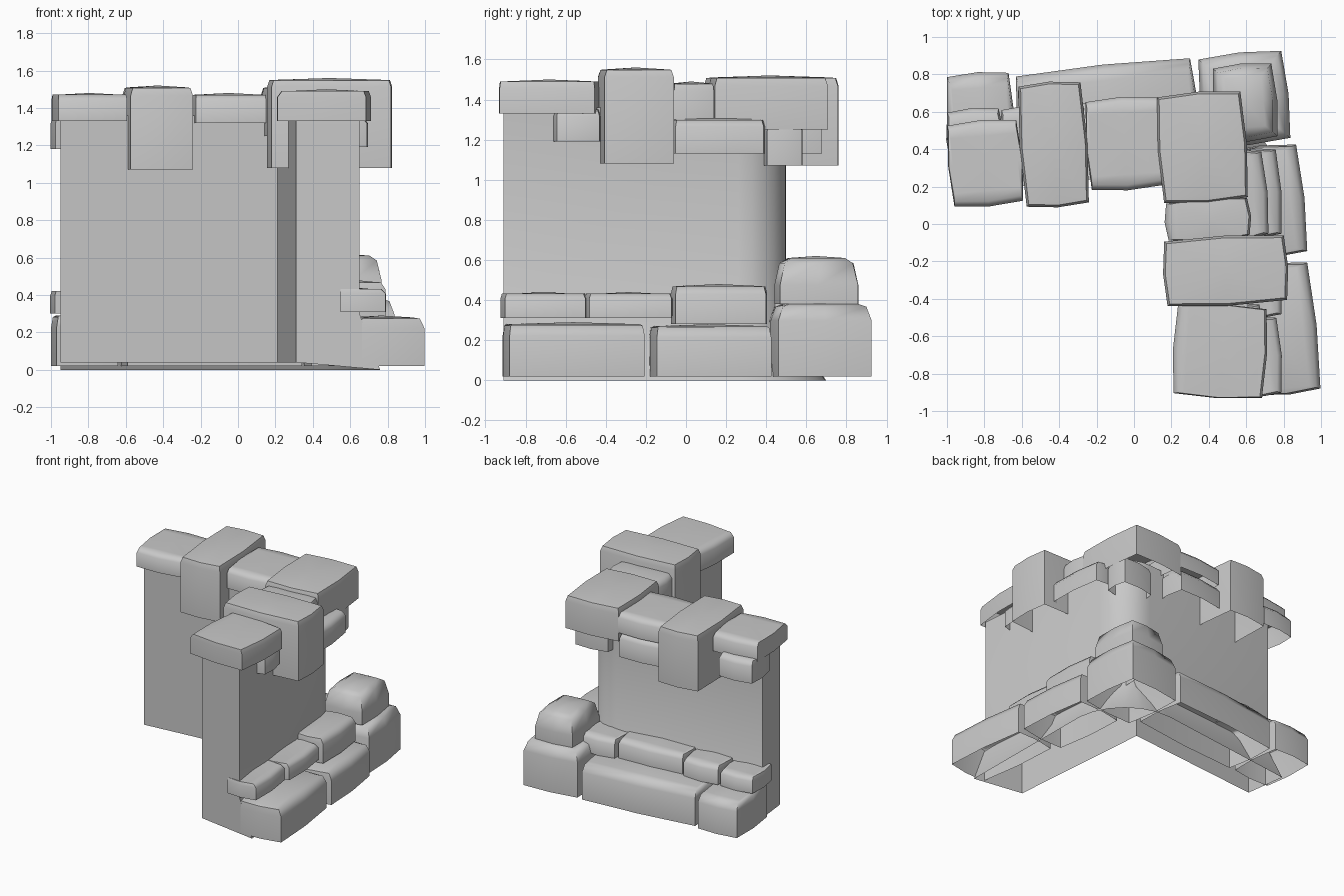
import bpy, bmesh, math
from mathutils import Matrix, Vector

cube = bpy.data.objects.get("Cube")
if cube:
    bpy.data.objects.remove(cube, do_unlink=True)

stone_grey = bpy.data.materials.new("stone_grey")
stone_grey.use_nodes = True
tint = (0.58, 0.58, 0.58, 1)
stone_grey.diffuse_color = tint
stone_grey.node_tree.nodes["Principled BSDF"].inputs["Base Color"].default_value = tint


def finish(name, bm, angle):
    bmesh.ops.recalc_face_normals(bm, faces=bm.faces)
    mesh = bpy.data.meshes.new(name)
    bm.to_mesh(mesh)
    bm.free()
    mesh.materials.append(stone_grey)
    obj = bpy.data.objects.new(name, mesh)
    bpy.context.collection.objects.link(obj)
    bpy.ops.object.select_all(action="DESELECT")
    obj.select_set(True)
    bpy.context.view_layer.objects.active = obj
    bpy.ops.object.shade_smooth_by_angle(angle=math.radians(angle))
    return obj


def bridge(bm, rings):
    """Join stacked closed rings of vertices with quads."""
    count = len(rings[0])
    for a, b in zip(rings, rings[1:]):
        for i in range(count):
            j = (i + 1) % count
            bm.faces.new((a[i], a[j], b[j], b[i]))


def wall(name):
    """Open L-shaped shell with a rounded outer corner and a foot flaring outward."""
    bm = bmesh.new()
    rings = []
    for z, flare in ((0, 1), (0.3, 0), (1.36, 0)):
        radius = 0.26 + 0.2 * flare
        angles = [math.radians(5 + 15 * i) for i in range(7)]
        outline = [(0.29 + radius * math.cos(a), 0.24 + radius * math.sin(a), z) for a in angles]
        inner = max(z, 0.04)
        outline += [(-0.95, 0.39 + 0.16 * flare, z), (-0.95, 0.17, inner),
                    (0.21, 0.28, inner), (0.31, -0.9, inner), (0.65 + 0.11 * flare, -0.91, z)]
        rings.append([bm.verts.new(p) for p in outline])
    bridge(bm, rings)
    bm.faces.new(rings[-1])
    return finish(name, bm, 35)


def stone(name, xs, ys, zs, slope, turn=5, shoulder=0.75, bulge=0.015):
    """Hewn stone shell from its extents; slope is the top inset (left, right, front, back)."""
    angle = math.radians(turn)
    s = abs(math.sin(angle))
    wide, deep = xs[1] - xs[0], ys[1] - ys[0]
    hx, hy = (wide - deep * s) / 2, (deep - wide * s) / 2
    centre = Vector(((xs[0] + xs[1]) / 2, (ys[0] + ys[1]) / 2, 0))
    turned = Matrix.Translation(centre) @ Matrix.Rotation(angle, 4, "Z")
    low, high = zs
    mid = low + (high - low) * shoulder
    bm = bmesh.new()

    def ring(z, inset, swell):
        l, r, f, b = [k * inset for k in slope]
        x0, x1, y0, y1 = -hx + l, hx - r, -hy + f, hy - b
        cx, cy = (x0 + x1) / 2, (y0 + y1) / 2
        pts = [(x0, y0), (cx, y0 - swell), (x1, y0), (x1 + swell, cy),
               (x1, y1), (cx, y1 + swell), (x0, y1), (x0 - swell, cy)]
        return [bm.verts.new(turned @ Vector((x, y, z))) for x, y in pts]

    rings = [ring(low, 0, bulge), ring(mid, 0, bulge),
             ring((mid + 3 * high) / 4, 0.4, bulge), ring(high - 0.01, 1, 0)]
    bridge(bm, rings)
    # gently crowned top
    crown = sum((v.co for v in rings[-1]), Vector()) / 8
    crown.z = high
    peak = bm.verts.new(crown)
    for i in range(8):
        bm.faces.new((rings[-1][i], rings[-1][(i + 1) % 8], peak))
    return finish(name, bm, 60)


wall("wall")

# Slopes: arched across each arm, falling outward, or round all sides
ARCH_X = (0.01, 0.01, 0.07, 0.07)
ARCH_Y = (0.06, 0.03, 0.01, 0.01)
FALL_BACK = (0.02, 0.02, 0, 0.07)
FALL_SIDE = (0, 0.06, 0.02, 0.02)
ROUND = (0.06,) * 4
SADDLE = (0.03,) * 4

# Coping stones along the back arm
stone("back_cap_end", (-1, -0.59), (0.09, 0.56), (1.33, 1.48), ARCH_X)
stone("back_cap_saddle", (-0.62, -0.24), (0.09, 0.76), (1.07, 1.52), SADDLE, 4, 0.88)
stone("back_cap_inner", (-0.26, 0.16), (0.18, 0.68), (1.32, 1.48), ARCH_X, 4)
stone("corner_cap", (0.12, 0.61), (0.11, 0.71), (1.25, 1.52), SADDLE, 4, 0.8)

# Coping stones along the side arm
stone("side_cap_inner", (0.17, 0.62), (-0.09, 0.14), (1.3, 1.49), ARCH_Y, 4)
stone("side_cap_saddle", (0.16, 0.82), (-0.44, -0.06), (1.08, 1.56), SADDLE, 3, 0.9)
stone("side_cap_end", (0.21, 0.71), (-0.93, -0.43), (1.33, 1.5), ARCH_Y, -3)

# Supporting blocks below the coping
stone("support_side", (0.5, 0.72), (-0.07, 0.39), (1.13, 1.31), FALL_SIDE)
stone("support_corner", (0.3, 0.59), (0.38, 0.58), (1.07, 1.3), SADDLE)
stone("support_back", (-0.28, 0.14), (0.38, 0.68), (1.13, 1.32), FALL_BACK)
stone("support_end", (-1, -0.7), (0.34, 0.62), (1.18, 1.36), FALL_BACK)
stone("support_side_end", (0.5, 0.69), (-0.66, -0.43), (1.19, 1.36), FALL_SIDE)

# Lower course of foundation stones
stone("base_back_end", (-1, -0.64), (0.36, 0.81), (0.02, 0.3), FALL_BACK, 4)
stone("base_back_long", (-0.64, 0.35), (0.38, 0.89), (0.02, 0.31), FALL_BACK, 6)
stone("base_corner", (0.34, 0.84), (0.41, 0.93), (0.02, 0.39), ROUND, 6, 0.75)
stone("base_side_inner", (0.48, 0.93), (-0.19, 0.43), (0.02, 0.28), FALL_SIDE, 6)
stone("base_side_end", (0.59, 1), (-0.92, -0.2), (0.02, 0.29), FALL_SIDE, 6)

# Upper course of foundation stones
stone("corner_boulder", (0.42, 0.77), (0.44, 0.86), (0.38, 0.62), ROUND, 5, 0.4)
for label, start, end, low, top in (("end", -0.92, -0.5, 0.31, 0.44),
                                    ("middle", -0.5, -0.07, 0.31, 0.44),
                                    ("inner", -0.07, 0.4, 0.28, 0.48)):
    stone("ledge_side_" + label, (0.52, 0.79), (start, end), (low, top), FALL_SIDE, 4)
for label, start, end, top in (("end", -1, -0.71, 0.43), ("middle", -0.71, -0.4, 0.45),
                               ("long", -0.4, 0.16, 0.46), ("inner", 0.16, 0.45, 0.45)):
    out = 0.68 + 0.07 * start
    stone("ledge_back_" + label, (start, end), (out - 0.3, out), (0.3, top), FALL_BACK, 4)
